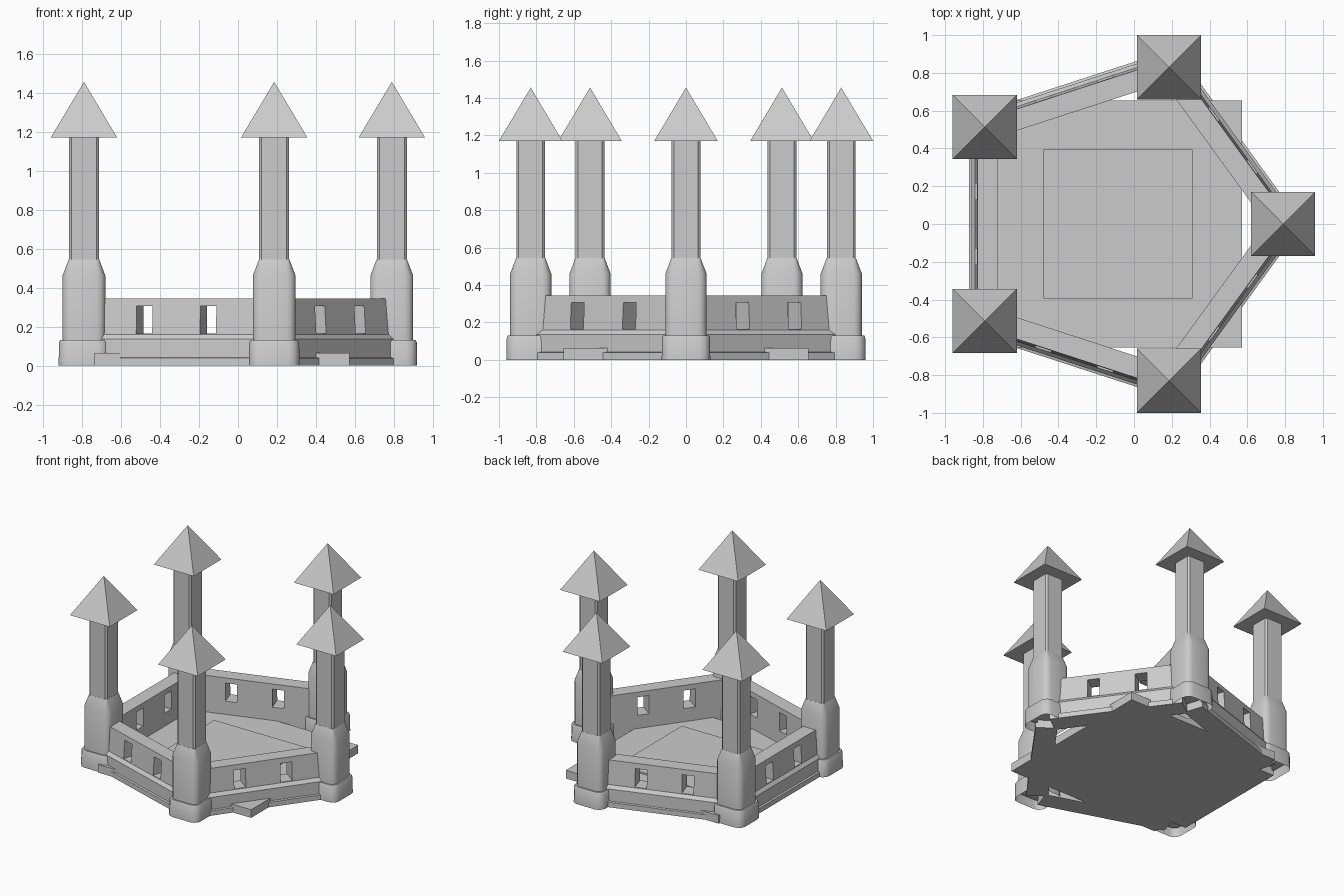
import bpy, bmesh
from math import sin, cos, pi, radians
from mathutils import Matrix

if "Cube" in bpy.data.objects:
    bpy.data.objects.remove(bpy.data.objects["Cube"])

CX = -0.084          # centre of the pentagon plan
R = 0.873            # tower centre radius


def make_object(name, rings, loc=(0, 0, 0), cap_bottom=True, rot=0):
    """Skin a stack of equal-length point rings into one mesh."""
    bm = bmesh.new()
    vr = [[bm.verts.new(p) for p in ring] for ring in rings]
    n = len(vr[0])
    for a, b in zip(vr, vr[1:]):
        for i in range(n):
            j = (i + 1) % n
            bm.faces.new((a[i], a[j], b[j], b[i]))
    if cap_bottom:
        bm.faces.new(vr[0][::-1])
    bm.faces.new(vr[-1])
    bmesh.ops.recalc_face_normals(bm, faces=bm.faces)
    me = bpy.data.meshes.new(name)
    bm.to_mesh(me)
    bm.free()
    ob = bpy.data.objects.new(name, me)
    bpy.context.collection.objects.link(ob)
    ob.matrix_world = Matrix.Translation(loc) @ Matrix.Rotation(rot, 4, 'Z')
    return ob


def rounded_square(h, r, z, seg=3):
    pts = []
    for k, (sx, sy) in enumerate(((1, 1), (-1, 1), (-1, -1), (1, -1))):
        for s in range(seg + 1):
            a = k * pi / 2 + s * pi / 2 / seg
            pts.append((sx * (h - r) + r * cos(a), sy * (h - r) + r * sin(a), z))
    return pts


def box(name, x0, x1, y0, y1, z0, z1, loc=(0, 0, 0), rot=0):
    rings = [[(x0, y0, z), (x1, y0, z), (x1, y1, z), (x0, y1, z)] for z in (z0, z1)]
    return make_object(name, rings, loc, rot=rot)


def smooth(ob):
    bpy.ops.object.select_all(action='DESELECT')
    ob.select_set(True)
    bpy.context.view_layer.objects.active = ob
    bpy.ops.object.shade_smooth_by_angle(angle=radians(31))


# Five towers: rounded base and body, slim chamfered shaft, pyramid roof
for i in range(5):
    a = i * 2 * pi / 5
    loc = (CX + R * cos(a), R * sin(a), 0)
    smooth(make_object(f"tower_base_{i}", [
        rounded_square(0.13, 0.055, 0), rounded_square(0.128, 0.055, 0.12),
        rounded_square(0.122, 0.05, 0.13)], loc, cap_bottom=False))
    smooth(make_object(f"tower_body_{i}", [
        rounded_square(0.11, 0.045, 0.06), rounded_square(0.11, 0.045, 0.46),
        rounded_square(0.078, 0.014, 0.545)], loc))
    make_object(f"tower_shaft_{i}", [
        rounded_square(0.077, 0.013, 0.54, 1), rounded_square(0.077, 0.013, 1.18, 1)], loc)
    bpy.ops.mesh.primitive_cone_add(vertices=4, radius1=0.17 * 2 ** 0.5, depth=0.285,
                                    location=(loc[0], loc[1], 1.17 + 0.1425),
                                    rotation=(0, 0, pi / 4))
    bpy.context.object.name = f"tower_roof_{i}"

# Five walls: stepped profile (distance from centre, height) run along each side
profile = [(0.636, 0), (0.79, 0), (0.79, 0.038), (0.777, 0.042), (0.777, 0.135),
           (0.757, 0.16), (0.745, 0.345), (0.636, 0.345)]
for i in range(5):
    rot = (i + 0.5) * 2 * pi / 5
    loc = (CX, 0, 0)
    wall = make_object(f"wall_{i}", [[(d, t, z) for d, z in profile]
                                     for t in (-0.48, 0.48)], loc, rot=rot)
    # Two window openings per wall
    for s in (-1, 1):
        c = s * 0.172
        cut = box(f"window_cutter_{i}", 0.5, 0.9, c - 0.043, c + 0.043,
                  0.165, 0.305, loc, rot)
        m = wall.modifiers.new("window", 'BOOLEAN')
        m.operation = 'DIFFERENCE'
        m.solver = 'EXACT'
        m.object = cut
        bpy.ops.object.select_all(action='DESELECT')
        bpy.context.view_layer.objects.active = wall
        wall.select_set(True)
        bpy.ops.object.modifier_apply(modifier=m.name)
        bpy.data.objects.remove(cut)

# Square floor slab with a slightly raised centre
box("floor_slab", -0.655, 0.655, -0.655, 0.655, 0, 0.063, (CX, 0, 0))
box("raised_floor", -0.395, 0.395, -0.395, 0.395, 0.05, 0.075, (CX, 0, 0))
